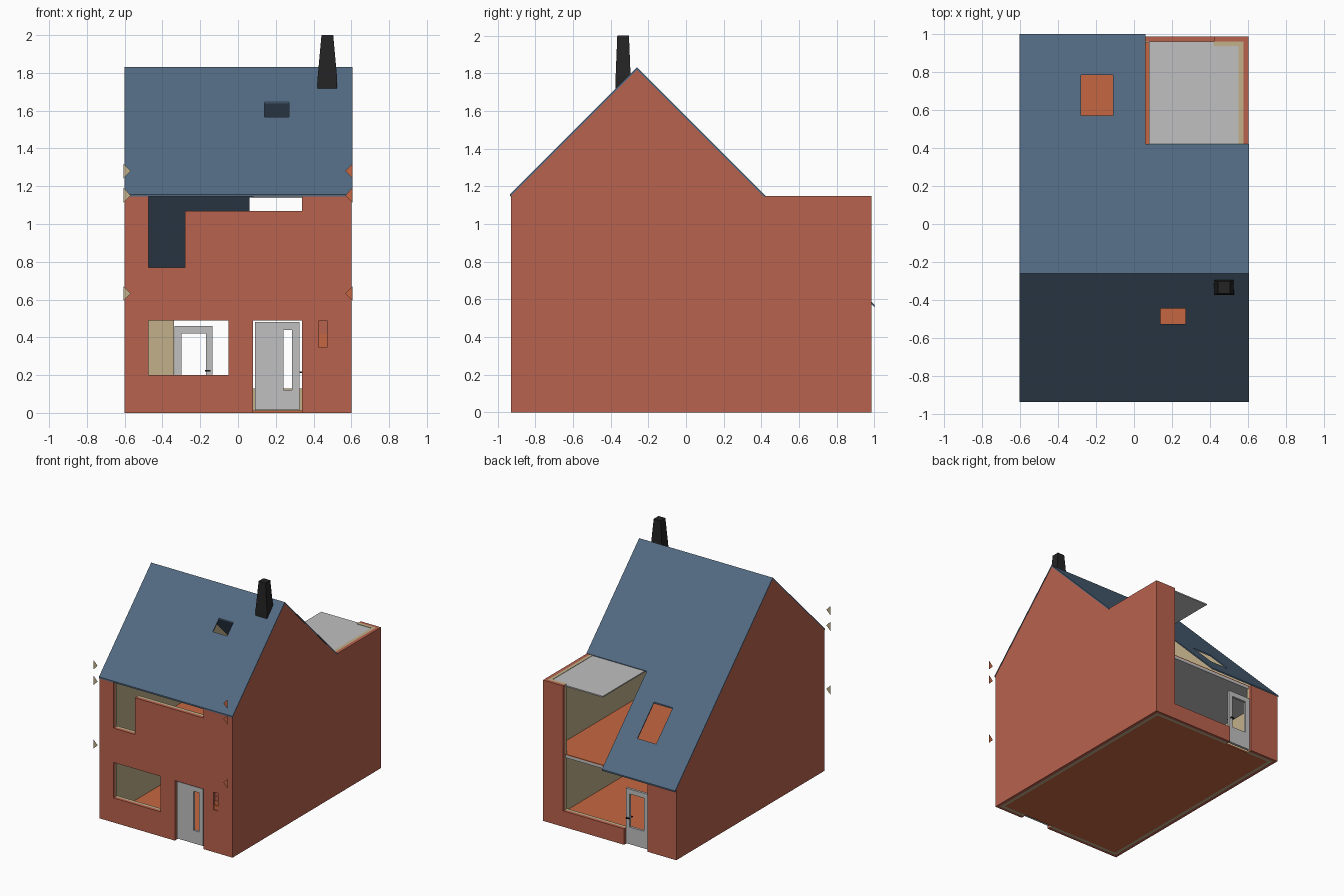
import bpy, bmesh
from mathutils import Vector

cube = bpy.data.objects.get("Cube")
if cube:
    bpy.data.objects.remove(cube, do_unlink=True)


def material(name, rgb):
    lin = [(c / 255 / 12.92 if c < 11 else ((c / 255 + 0.055) / 1.055) ** 2.4) for c in rgb]
    m = bpy.data.materials.new(name)
    m.use_nodes = True
    m.diffuse_color = (*lin, 1)
    m.node_tree.nodes["Principled BSDF"].inputs["Base Color"].default_value = (*lin, 1)
    return m


BRICK = material("brick red", (185, 98, 77))
TAN = material("plaster tan", (193, 176, 138))
SLATE = material("slate blue", (82, 106, 130))
GREY = material("light grey", (192, 192, 192))
FLOOR = material("terracotta orange", (198, 103, 65))
BLACK = material("soot black", (36, 36, 36))


def finish(name, bm, mat):
    bmesh.ops.recalc_face_normals(bm, faces=bm.faces)
    me = bpy.data.meshes.new(name)
    bm.to_mesh(me)
    bm.free()
    me.materials.append(mat)
    ob = bpy.data.objects.new(name, me)
    bpy.context.collection.objects.link(ob)
    return ob


def thicken(bm, vec):
    ext = bmesh.ops.extrude_face_region(bm, geom=bm.faces[:])
    bmesh.ops.translate(bm, vec=Vector(vec),
                        verts=[g for g in ext["geom"] if isinstance(g, bmesh.types.BMVert)])


def sheet(name, rect, holes, place, vec, mat):
    """Rectangle (u0, u1, v0, v1) with rectangular holes, laid out by place(u, v), thickened by vec."""
    rects = [rect] + holes
    us = sorted({u for r in rects for u in r[:2] if rect[0] <= u <= rect[1]})
    vs = sorted({v for r in rects for v in r[2:] if rect[2] <= v <= rect[3]})
    bm = bmesh.new()
    grid = {(u, v): bm.verts.new(place(u, v)) for u in us for v in vs}
    for a, b in zip(us, us[1:]):
        for c, d in zip(vs, vs[1:]):
            mu, mv = (a + b) / 2, (c + d) / 2
            if not any(h[0] < mu < h[1] and h[2] < mv < h[3] for h in holes):
                bm.faces.new([grid[p] for p in ((a, c), (b, c), (b, d), (a, d))])
    bmesh.ops.delete(bm, geom=[v for v in bm.verts if not v.link_faces], context="VERTS")
    thicken(bm, vec)
    return finish(name, bm, mat)


def upright(name, rect, holes, y0, y1, mat):
    return sheet(name, rect, holes, lambda x, z: (x, y0, z), (0, y1 - y0, 0), mat)


def box(name, x0, x1, y0, y1, z0, z1, mat):
    return upright(name, (x0, x1, z0, z1), [], y0, y1, mat)


def gable(name, profile, x0, x1, mat):
    bm = bmesh.new()
    bm.faces.new([bm.verts.new((x0, y, z)) for y, z in profile])
    thicken(bm, (x1 - x0, 0, 0))
    return finish(name, bm, mat)


RIDGE_Y, RIDGE_Z = -0.26, 1.82


def roof_z(y):
    return RIDGE_Z - abs(y - RIDGE_Y)


# Side walls: brick outside, plaster lining inside; the left-hand one follows the long slope
def side_profile(y0, y1, flat):
    top = [(y1, 1.15), (0.41, 1.15)] if flat else [(y1, roof_z(y1))]
    return [(y0, 0), (y1, 0)] + top + [(RIDGE_Y, RIDGE_Z), (y0, roof_z(y0))]


for side, s, flat in (("left", 1, True), ("right", -1, False)):
    gable(side + "_wall", side_profile(-0.93, 0.985, flat), s * 0.575, s * 0.602, BRICK)
    gable(side + "_wall_lining", side_profile(-0.905, 0.96, flat), s * 0.55, s * 0.575, TAN)

# Front wall with window, door, letter slot and L-shaped upper window
openings = [(-0.475, -0.05, 0.2, 0.49), (0.08, 0.34, 0, 0.49),
            (-0.475, 0.34, 1.07, 1.15), (-0.475, -0.28, 0.77, 1.07)]
slot = (0.43, 0.47, 0.345, 0.49)
upright("front_wall", (-0.575, 0.575, 0, 1.15), openings + [slot], -0.93, -0.905, BRICK)
upright("front_wall_lining", (-0.55, 0.55, 0, 1.15), openings, -0.905, -0.88, TAN)

# Back wall: low parapet, door gap, corner pier and a short wall under the long slope
openings = [(-0.34, 0.42, 0.13, 1.15), (-0.34, -0.13, 0, 0.13), (-0.6, -0.34, 0.575, 1.15)]
upright("back_wall", (-0.575, 0.575, 0, 1.15), openings, 0.96, 0.985, BRICK)
upright("back_wall_lining", (-0.55, 0.55, 0, 1.15), openings, 0.935, 0.96, TAN)

# Stepped bricks in the slot
for i in range(4):
    box(f"slot_step_{i + 1}", 0.43, 0.47, -0.922 + 0.004 * i, -0.905,
        0.345 + 0.036 * i, 0.381 + 0.036 * i, FLOOR if i < 2 else BRICK)

# Floors, ceiling and flat rear roof
box("ground_floor", -0.55, 0.55, -0.88, 0.935, 0, 0.012, FLOOR)
box("ceiling_slab", -0.55, 0.55, -0.88, 0.955, 0.553, 0.575, GREY)
box("upper_floor", -0.55, 0.55, -0.88, 0.955, 0.575, 0.582, FLOOR)
box("flat_roof", 0.08, 0.57, 0.415, 0.96, 1.137, 1.147, GREY)

# Pitched roof with skylight holes; the rear slope is cut back above the flat roof
def on_roof(x, y):
    return (x, y, roof_z(y))


sheet("front_roof", (-0.602, 0.605, -0.935, RIDGE_Y), [(0.14, 0.27, -0.525, -0.445)],
      on_roof, (0, 0, 0.012), SLATE)
sheet("back_roof", (-0.602, 0.605, RIDGE_Y, 1.0),
      [(-0.28, -0.11, 0.57, 0.785), (0.06, 0.605, 0.42, 1.0)], on_roof, (0, 0, 0.012), SLATE)

# Tapered chimney
bm = bmesh.new()
rings = []
for z, hx, hy in ((1.68, 0.053, 0.041), (1.78, 0.051, 0.040), (2.0, 0.031, 0.031)):
    rings.append([bm.verts.new((0.473 + a * hx, -0.334 + b * hy, z))
                  for a, b in ((-1, -1), (1, -1), (1, 1), (-1, 1))])
for low, high in zip(rings, rings[1:]):
    for i in range(4):
        j = (i + 1) % 4
        bm.faces.new((low[i], low[j], high[j], high[i]))
bm.faces.new(rings[0])
bm.faces.new(rings[-1])
finish("chimney", bm, BLACK)

# Doors with glazing openings, and their handles
upright("front_door", (0.09, 0.325, 0.015, 0.48), [(0.24, 0.287, 0.12, 0.44)], -0.915, -0.895, GREY)
upright("back_door", (-0.335, -0.135, 0.01, 0.46), [(-0.3, -0.17, 0.15, 0.42)], 0.95, 0.97, GREY)
for y in (0.935, 0.975):
    box("back_door_handle", -0.175, -0.145, y, y + 0.01, 0.219, 0.227, BLACK)
box("back_door_spindle", -0.152, -0.146, 0.935, 0.985, 0.219, 0.227, BLACK)
box("front_door_latch", 0.325, 0.338, -0.909, -0.901, 0.21, 0.218, BLACK)

# Flat level markers standing in front of both corners
for side, s, mat in (("left", 1, FLOOR), ("right", -1, TAN)):
    for i, z in enumerate((0.632, 1.152, 1.28)):
        bm = bmesh.new()
        bm.faces.new([bm.verts.new((s * x, -1.0, z + dz))
                      for x, dz in ((0.605, -0.038), (0.605, 0.038), (0.568, 0))])
        finish(f"{side}_level_marker_{i + 1}", bm, mat)
